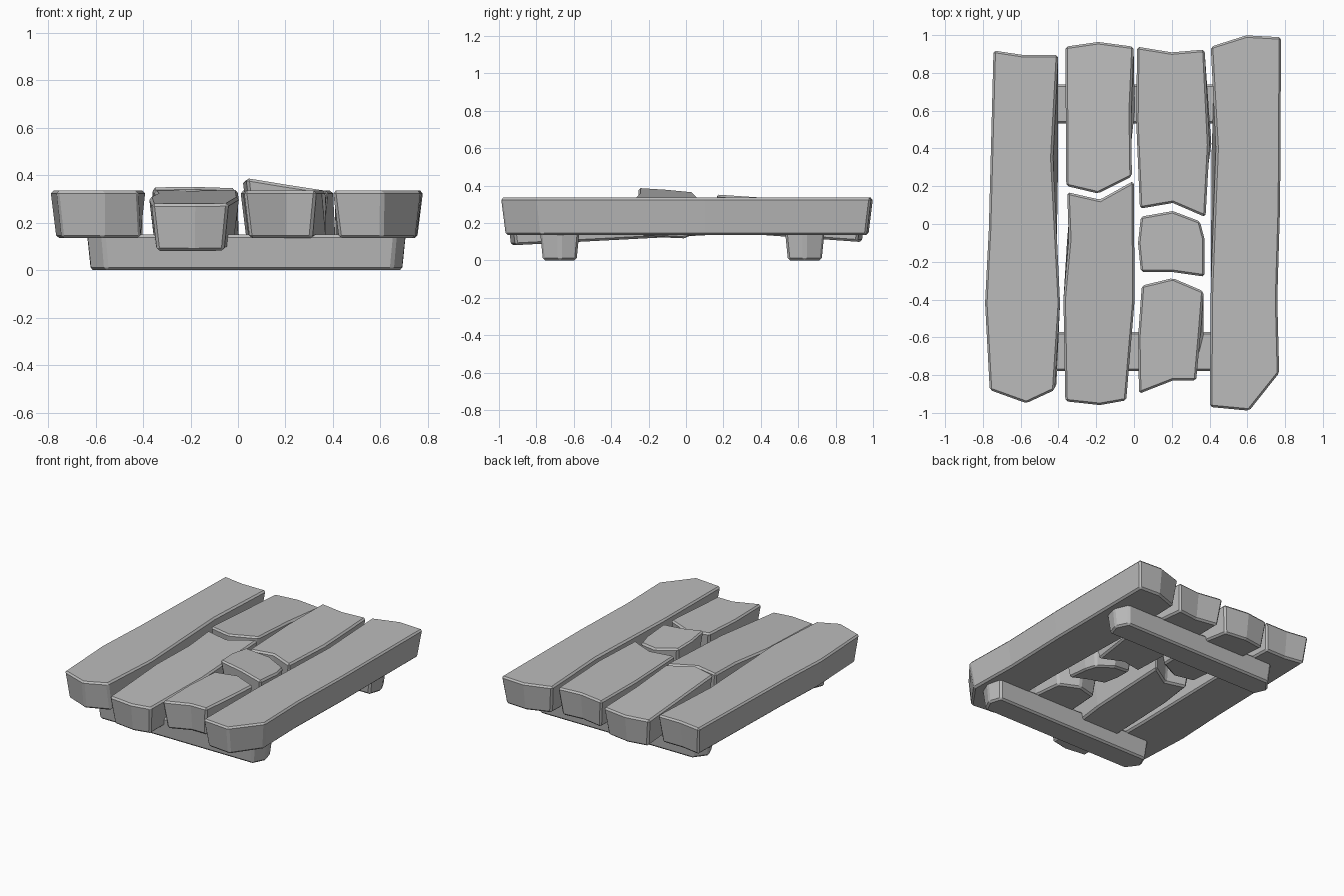
import bpy
import bmesh

cube = bpy.data.objects.get("Cube")
if cube:
    bpy.data.objects.remove(cube, do_unlink=True)

GREY = (0.5, 0.5, 0.5, 1.0)
wood = bpy.data.materials.new("weathered grey")
wood.use_nodes = True
wood.diffuse_color = GREY
wood.node_tree.nodes["Principled BSDF"].inputs["Base Color"].default_value = GREY


def plank(name, outline, top=0.335, depth=0.2, tilt=(0, 0), inset=0.025):
    """Extrude an outline downwards with a taper; a third value sets the lower x."""
    xs, ys = [p[0] for p in outline], [p[1] for p in outline]
    cx, cy = (min(xs) + max(xs)) / 2, (min(ys) + max(ys)) / 2
    hx, hy = (max(xs) - min(xs)) / 2, (max(ys) - min(ys)) / 2
    bm = bmesh.new()
    upper, lower = [], []
    for p in outline:
        x, y = p[0], p[1]
        z = top + tilt[0] * (x - cx) + tilt[1] * (y - cy)
        bx = p[2] if len(p) > 2 else x - inset * (x - cx) / hx
        upper.append(bm.verts.new((x, y, z)))
        lower.append(bm.verts.new((bx, y - inset * (y - cy) / hy, z - depth)))
    bm.faces.new(upper)
    bm.faces.new(lower[::-1])
    n = len(outline)
    for i in range(n):
        j = (i + 1) % n
        bm.faces.new((upper[i], lower[i], lower[j], upper[j]))
    bmesh.ops.recalc_face_normals(bm, faces=bm.faces)
    mesh = bpy.data.meshes.new(name)
    bm.to_mesh(mesh)
    bm.free()
    mesh.materials.append(wood)
    obj = bpy.data.objects.new(name, mesh)
    bpy.context.collection.objects.link(obj)
    bevel = obj.modifiers.new("worn edges", "BEVEL")
    bevel.width = 0.012
    bevel.segments = 1
    bevel.limit_method = "ANGLE"
    bevel.angle_limit = 0.6


# Full-length outer planks
plank("right_plank", [
    (-.745, .92), (-.58, .895), (-.4, .895), (-.43, .35, -.4), (-.39, -.42),
    (-.42, -.88, -.41), (-.57, -.95), (-.765, -.88), (-.79, -.42), (-.77, -.03)])
plank("left_plank", [
    (.405, .94), (.595, 1), (.78, .99), (.775, .1), (.76, -.4), (.77, -.79),
    (.61, -.99), (.4, -.97), (.405, -.35), (.435, .4, .41)])

# Split inner planks, sagging towards their outer ends
plank("inner_right_back_plank", [
    (-.365, .94), (-.19, .965), (0, .94), (-.015, .6, .005), (-.01, .25),
    (-.19, .16), (-.36, .2)], top=.325, tilt=(0, -.067))
plank("inner_right_front_plank", [
    (-.355, .17), (-.18, .13), (0, .23), (.005, -.4), (-.04, -.935),
    (-.18, -.96), (-.365, -.94), (-.375, -.4), (-.345, -.08, -.355)],
    top=.31, tilt=(0, .05))
plank("inner_left_back_plank", [
    (.015, .94), (.2, .91), (.375, .925), (.4, .42, .41), (.38, .035),
    (.205, .11), (.03, .08), (.01, .55)])
plank("inner_left_front_plank", [
    (.04, -.325), (.205, -.285), (.37, -.355), (.352, -.58, .37), (.33, -.83),
    (.205, -.83), (.025, -.9), (.02, -.6)])

# Loose broken piece, lifted on one side
plank("loose_piece", [
    (.035, .04), (.205, .07), (.35, .015), (.375, -.08), (.375, -.28),
    (.2, -.255), (.035, -.255), (.02, -.1)], top=.35, tilt=(-.165, -.08))

# Cross beams underneath
for name, y, s in (("front_beam", -.675, 1), ("back_beam", .635, -1)):
    plank(name, [
        (-.57, y - .105 * s), (.665, y - .105 * s), (.71, y), (.68, y + .105 * s),
        (-.6, y + .105 * s), (-.64, y)], top=.15, depth=.15, inset=.015)
